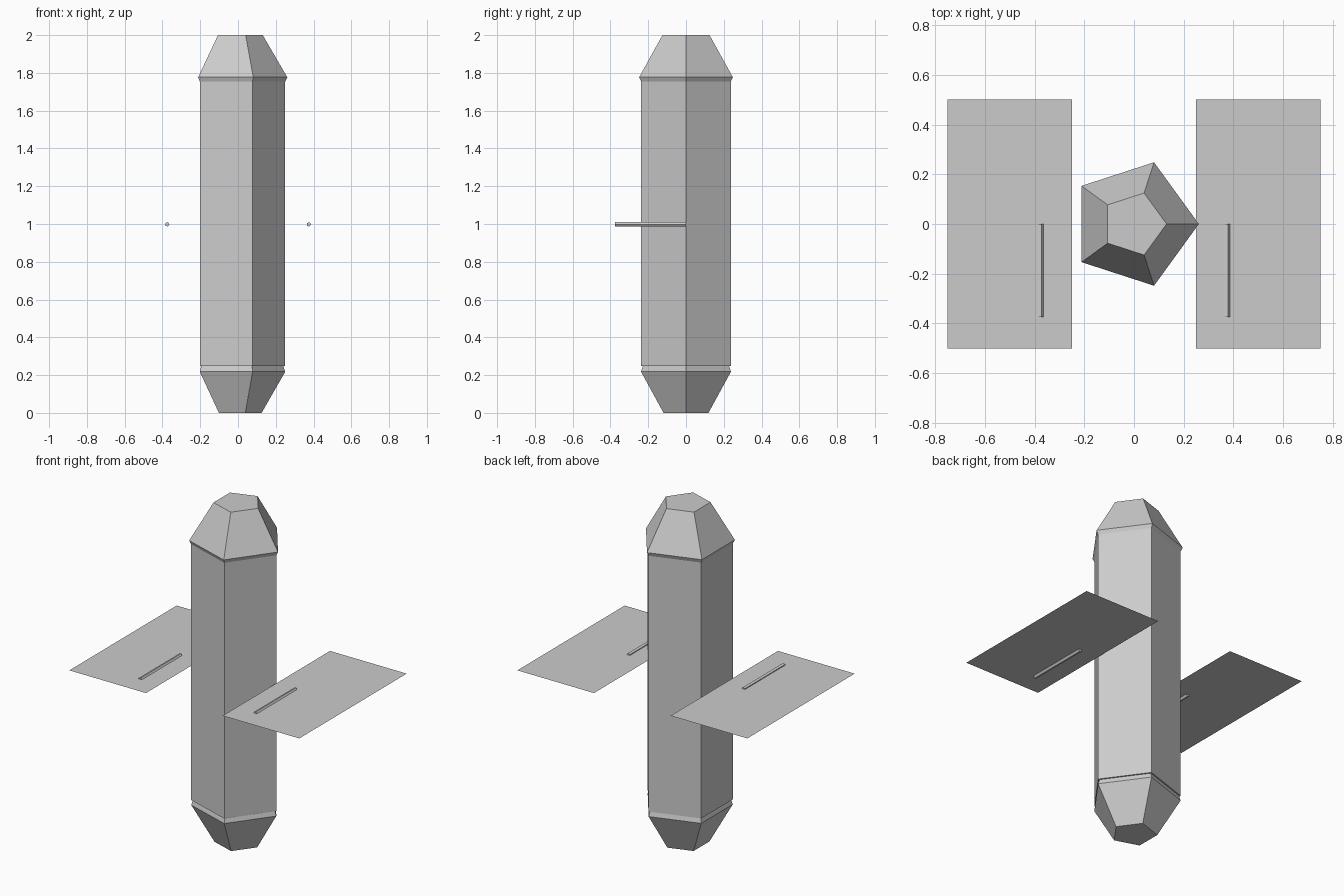
import bpy
import bmesh
import math

cube = bpy.data.objects.get("Cube")
if cube:
    bpy.data.objects.remove(cube, do_unlink=True)

SIDES = 5

grey = bpy.data.materials.new("light_grey")
grey.use_nodes = True
colour = (0.6, 0.6, 0.6, 1)
grey.diffuse_color = colour
grey.node_tree.nodes["Principled BSDF"].inputs["Base Color"].default_value = colour


def add_object(name, bm):
    mesh = bpy.data.meshes.new(name)
    bm.to_mesh(mesh)
    bm.free()
    mesh.materials.append(grey)
    obj = bpy.data.objects.new(name, mesh)
    bpy.context.collection.objects.link(obj)
    return obj


def prism(name, profile):
    """Closed five-sided solid through (radius, height) rings, one corner on +x."""
    bm = bmesh.new()
    rings = []
    for r, z in profile:
        angles = [math.tau * i / SIDES for i in range(SIDES)]
        rings.append([bm.verts.new((r * math.cos(a), r * math.sin(a), z)) for a in angles])
    for low, high in zip(rings, rings[1:]):
        for i in range(SIDES):
            j = (i + 1) % SIDES
            bm.faces.new((low[i], low[j], high[j], high[i]))
    bm.faces.new(rings[0][::-1])
    bm.faces.new(rings[-1])
    return add_object(name, bm)


# Hull and its tapered ends, each with a narrow chamfered lip
prism("body", [(0.25, 0.247), (0.25, 1.757)])
prism("top_cap", [(0.25, 1.755), (0.261, 1.777), (0.131, 2.0)])
prism("bottom_cap", [(0.125, 0.0), (0.25, 0.218), (0.24, 0.248)])

# Flat side panels, each with a thin rod running forward from its middle
for side, sign in (("left", 1), ("right", -1)):
    bm = bmesh.new()
    x_in, x_out = sorted((sign * 0.25, sign * 0.75))
    corners = [(x_in, -0.5), (x_out, -0.5), (x_out, 0.5), (x_in, 0.5)]
    bm.faces.new([bm.verts.new((x, y, 1.0)) for x, y in corners])
    add_object(side + "_panel", bm)

    rod = prism(side + "_rod", [(0.012, 0.0), (0.012, 0.375)])
    rod.rotation_euler.x = math.pi / 2
    rod.location = (sign * 0.375, 0, 0.998)
